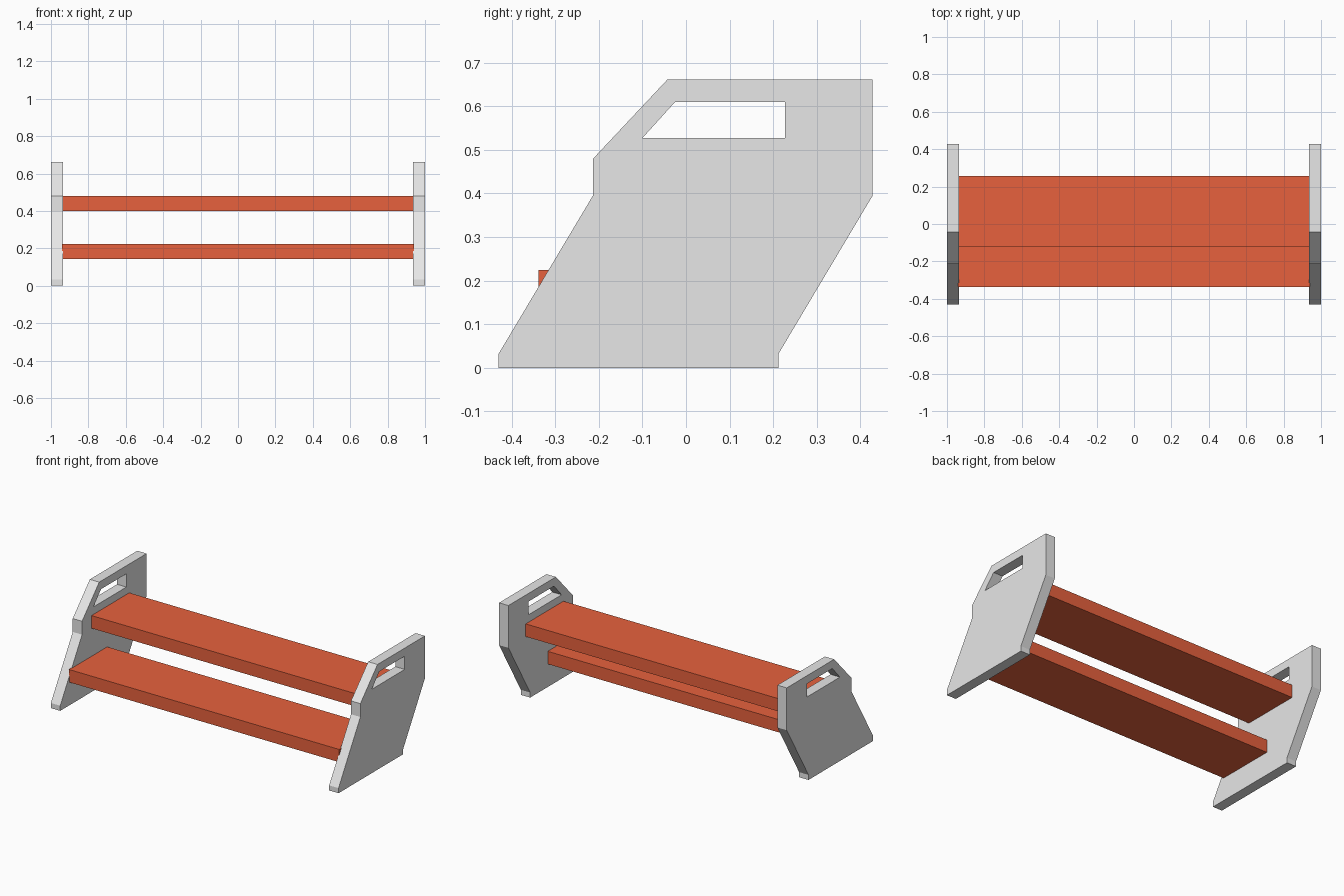
import bpy
import bmesh

cube = bpy.data.objects.get("Cube")
if cube:
    bpy.data.objects.remove(cube, do_unlink=True)


def material(name, color):
    mat = bpy.data.materials.new(name)
    mat.use_nodes = True
    mat.diffuse_color = color
    mat.node_tree.nodes["Principled BSDF"].inputs["Base Color"].default_value = color
    return mat


def prism(name, profile, x0, x1, mat):
    """Extrude a (y, z) profile along x."""
    bm = bmesh.new()
    face = bm.faces.new([bm.verts.new((x0, y, z)) for y, z in profile])
    side = bmesh.ops.extrude_face_region(bm, geom=[face])
    verts = [v for v in side["geom"] if isinstance(v, bmesh.types.BMVert)]
    bmesh.ops.translate(bm, verts=verts, vec=(x1 - x0, 0, 0))
    bmesh.ops.recalc_face_normals(bm, faces=bm.faces)
    mesh = bpy.data.meshes.new(name)
    bm.to_mesh(mesh)
    bm.free()
    mesh.materials.append(mat)
    obj = bpy.data.objects.new(name, mesh)
    bpy.context.collection.objects.link(obj)
    return obj


def rectangle(y0, y1, z0, z1):
    return [(y0, z0), (y1, z0), (y1, z1), (y0, z1)]


grey = material("light grey", (0.8, 0.8, 0.8, 1))
rust = material("rust red", (0.8, 0.121, 0.047, 1))

# Slanted end panels with a cut-out handle
outline = [(-0.43, 0), (0.212, 0), (0.212, 0.032), (0.428, 0.395), (0.428, 0.661),
           (-0.043, 0.661), (-0.213, 0.48), (-0.213, 0.396), (-0.43, 0.032)]
handle = [(-0.1, 0.527), (0.227, 0.527), (0.227, 0.61), (-0.025, 0.61)]
inner, outer = 0.935, 1.0

for name, sign in (("left_end_panel", 1), ("right_end_panel", -1)):
    panel = prism(name, outline, sign * inner, sign * outer, grey)
    cutter = prism("handle_cutter", handle, sign * 0.9, sign * 1.1, grey)
    cutter.hide_render = True
    cut = panel.modifiers.new("handle_hole", "BOOLEAN")
    cut.operation = "DIFFERENCE"
    cut.solver = "EXACT"
    cut.object = cutter
    bpy.context.view_layer.objects.active = panel
    bpy.ops.object.modifier_apply(modifier=cut.name)
    bpy.data.objects.remove(cutter, do_unlink=True)

# Two stepped shelf boards, let slightly into the panels
depth, thick, reach = 0.375, 0.08, 0.94
for name, y, z in (("upper_shelf", -0.119, 0.4), ("lower_shelf", -0.338, 0.144)):
    prism(name, rectangle(y, y + depth, z, z + thick), -reach, reach, rust)
